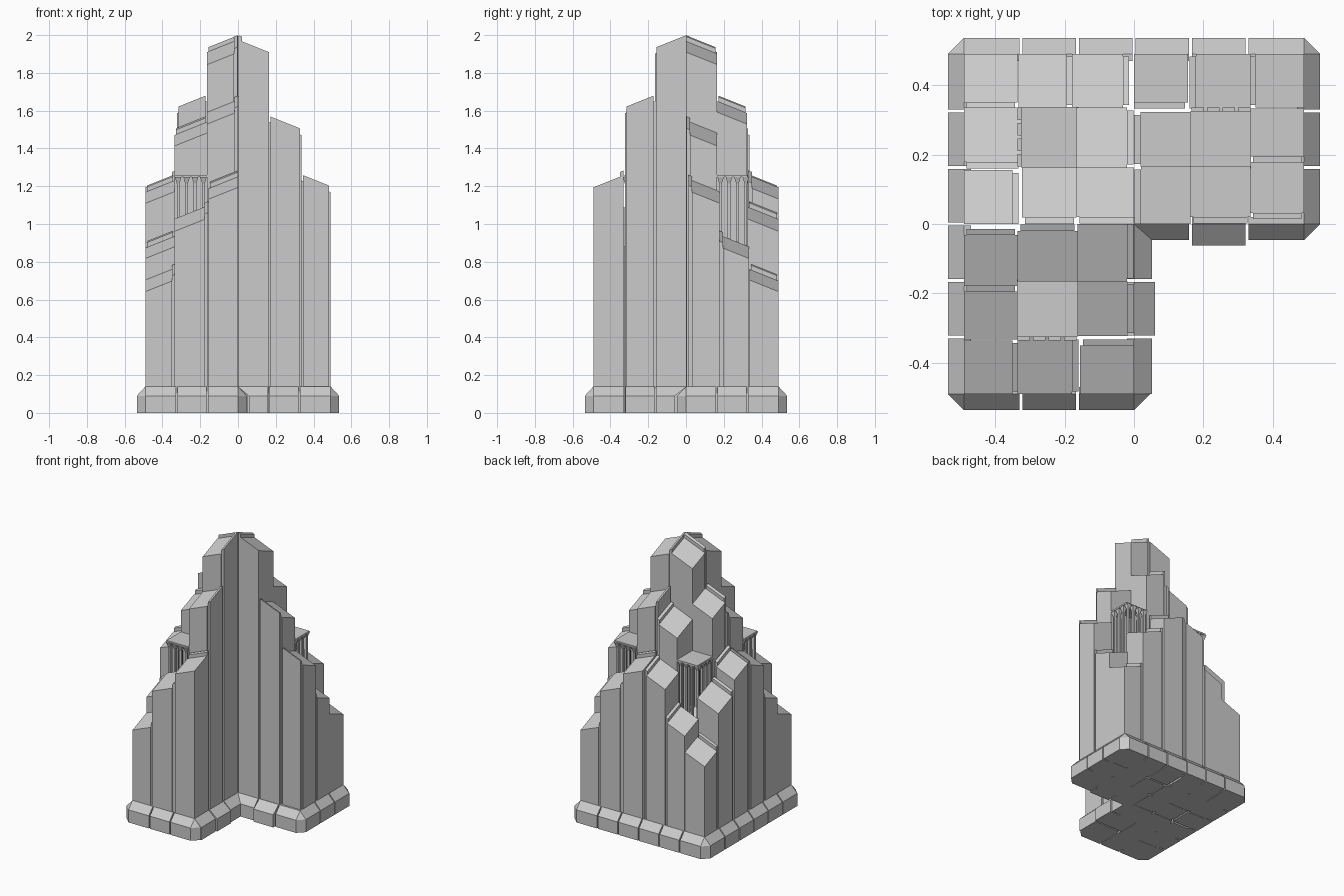
import bpy, bmesh

if "Cube" in bpy.data.objects:
    bpy.data.objects.remove(bpy.data.objects["Cube"])

SLOPE = 0.4

def hull_object(name, groups):
    """One object made of several convex solids, each given by its corners."""
    bm = bmesh.new()
    for pts in groups:
        vs = [bm.verts.new(p) for p in pts]
        bmesh.ops.convex_hull(bm, input=vs)
    bmesh.ops.dissolve_limit(bm, angle_limit=0.01, verts=bm.verts, edges=bm.edges)
    bmesh.ops.recalc_face_normals(bm, faces=bm.faces)
    me = bpy.data.meshes.new(name)
    bm.to_mesh(me)
    bm.free()
    ob = bpy.data.objects.new(name, me)
    bpy.context.collection.objects.link(ob)
    return ob

# The three quadrants are quarter turns of each other
TURNS = {
    "back_right": lambda u, v, z: (u, v, z),
    "back_left": lambda u, v, z: (-v, u, z),
    "front_left": lambda u, v, z: (-u, -v, z),
}

def column(turn, u0, u1, v0, v1, top, bottom=0.0):
    pts = []
    for u in (u0, u1):
        for v in (v0, v1):
            pts += [turn(u, v, bottom), turn(u, v, top(u, v))]
    return pts

# Towers of one quadrant: u0, u1, v0, v1, height of inner corner, side of the thin fin
TOWERS = [
    (.020, .163, .000, .165, 1.967, "u"),
    (.163, .335, .020, .165, 1.540, "v"),
    (.335, .490, .032, .178, 1.230, "v"),
    (.018, .163, .165, .322, 1.650, "u"),
    (.165, .335, .165, .325, 0.880, ""),
    (.335, .490, .195, .333, 0.935, "v"),
    (.000, .155, .350, .490, 1.250, "v"),
    (.178, .335, .325, .490, 1.090, "u"),
    (.350, .490, .335, .490, 0.760, "u"),
]

for side, turn in TURNS.items():
    blocks, fins = [], []
    for u0, u1, v0, v1, h, fin in TOWERS:
        def top(u, v, u0=u0, v0=v0, h=h):
            return h - SLOPE * (u - u0) - SLOPE * (v - v0)
        def fin_top(u, v, top=top):
            return top(u, v) + 0.025
        blocks.append(column(turn, u0, u1, v0, v1, top))
        if fin == "u":
            s = 0 if v0 == 0 else .008
            fins.append(column(turn, u0 - .018, u0, v0 + s, v1 - .008, fin_top))
        elif fin == "v":
            s = 0 if u0 == 0 else .008
            fins.append(column(turn, u0 + s, u1 - .008, v0 - .018, v0, fin_top))
    hull_object(side + "_towers", blocks)
    hull_object(side + "_fins", fins)

    # Open pavilion: perimeter posts with flared capitals under a flat roof
    posts = []
    steps = [.183 + .0447 * i for i in range(4)]
    for i, u in enumerate(steps):
        for j, v in enumerate(steps):
            if i in (0, 3) or j in (0, 3):
                r, c = .007, .018
                posts.append(column(turn, u - r, u + r, v - r, v + r,
                                    lambda a, b: 1.235, 0.72))
                posts.append([turn(u + a * k, v + b * k, z) for k, z in ((r, 1.215), (c, 1.25))
                              for a in (-1, 1) for b in (-1, 1)])
    hull_object(side + "_pavilion_posts", posts)
    hull_object(side + "_pavilion_roof",
                [column(turn, .163, .337, .160, .325, lambda a, b: 1.26, 1.248)])

# Plinth blocks: vertical face, bevelled top, narrow joints between blocks
OUT, LOW, HIGH, GAP, W = .046, .09, .14, .004, .49

def plinth_block(start, end, normal, out=OUT, g0=GAP, g1=GAP):
    (x0, y0), (x1, y1) = start, end
    nx, ny = normal
    length = ((x1 - x0) ** 2 + (y1 - y0) ** 2) ** .5
    dx, dy = (x1 - x0) / length, (y1 - y0) / length
    ends = [(x0 + dx * g0, y0 + dy * g0), (x1 - dx * g1, y1 - dy * g1)]
    return [(x + nx * o, y + ny * o, z) for x, y in ends
            for o, z in ((-.02, 0), (-.02, HIGH), (0, HIGH), (out, 0), (out, LOW))]

def plinth_corner(x, y, sx, sy):
    pts = [(x, y, 0), (x, y, HIGH)]
    for z in (0, LOW):
        pts += [(x + sx * OUT, y, z), (x, y + sy * OUT, z)]
    return pts

cuts = [-W, -.325, -.163, 0, .163, .325, W]
plinth = []
for i in range(6):
    a, b = cuts[i], cuts[i + 1]
    gaps = dict(g0=0 if i == 0 else GAP, g1=0 if i == 5 else GAP)
    plinth.append(plinth_block((a, W), (b, W), (0, 1), **gaps))
    plinth.append(plinth_block((-W, a), (-W, b), (-1, 0), **gaps))
    if i < 3:
        gaps["g1"] = 0 if i == 2 else GAP
        out = .060 if i == 1 else OUT + .006
        plinth.append(plinth_block((a, -W), (b, -W), (0, -1), **gaps))
        plinth.append(plinth_block((0, a), (0, b), (1, 0), out, **gaps))
    else:
        gaps["g0"] = 0 if i == 3 else GAP
        out = .062 if i == 4 else OUT
        plinth.append(plinth_block((W, a), (W, b), (1, 0), **gaps))
        plinth.append(plinth_block((a, 0), (b, 0), (0, -1), out, **gaps))
for x, y, sx, sy in ((-W, W, -1, 1), (W, W, 1, 1), (-W, -W, -1, -1),
                     (0, -W, 1, -1), (W, 0, 1, -1)):
    plinth.append(plinth_corner(x, y, sx, sy))
hull_object("plinth", plinth)
